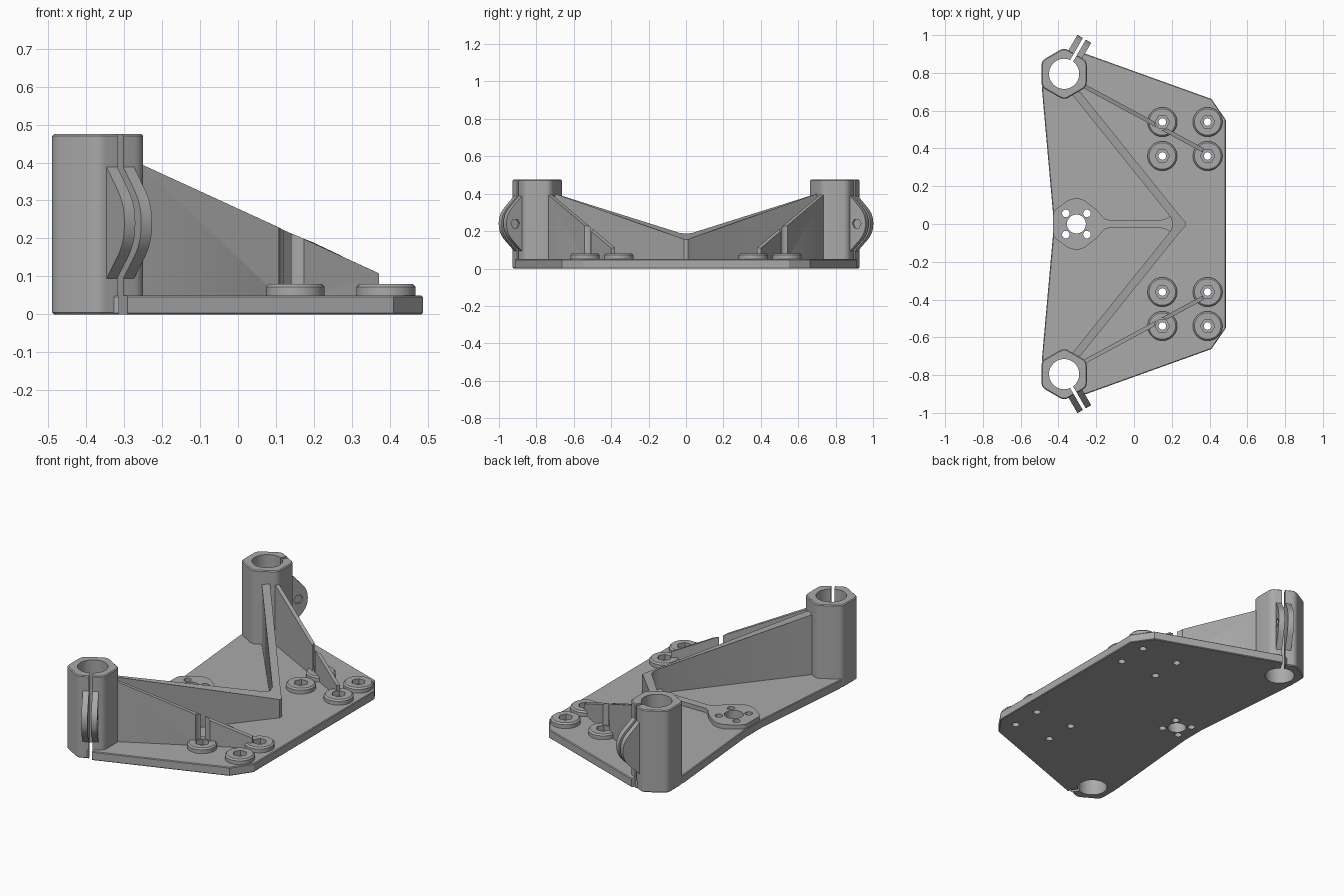
import bpy, bmesh, math
from mathutils import Matrix, Vector

if "Cube" in bpy.data.objects:
    bpy.data.objects.remove(bpy.data.objects["Cube"])

metal = bpy.data.materials.new("grey")
metal.diffuse_color = (0.4, 0.4, 0.4, 1)
metal.use_nodes = True
metal.node_tree.nodes["Principled BSDF"].inputs["Base Color"].default_value = metal.diffuse_color

TX, TY = -0.37, 0.795                     # tower axis
EAR = Vector((0.5, 0.866, 0))             # direction the clamp opens
BOSSES = [(x, y) for x in (0.15, 0.39) for y in (0.36, 0.54)]


def top_slope(x):
    return min(0.40, 0.40 - 0.47 * (x + 0.25))


def prism(name, pts, z0, z1, bevel=0.0, matrix=None):
    """Extrude an outline; z1 may be a function of x."""
    bm = bmesh.new()
    low = [bm.verts.new((x, y, z0)) for x, y in pts]
    high = [bm.verts.new((x, y, z1(x) if callable(z1) else z1)) for x, y in pts]
    bm.faces.new(low[::-1])
    bm.faces.new(high)
    n = len(pts)
    for i in range(n):
        j = (i + 1) % n
        bm.faces.new((low[i], low[j], high[j], high[i]))
    bmesh.ops.recalc_face_normals(bm, faces=bm.faces)
    if bevel:
        edges = [e for e in bm.edges if e.calc_face_angle(0) > 0.8]
        bmesh.ops.bevel(bm, geom=edges, offset=bevel, segments=1, affect='EDGES')
    if matrix:
        bm.transform(matrix)
        bmesh.ops.recalc_face_normals(bm, faces=bm.faces)
    mesh = bpy.data.meshes.new(name)
    bm.to_mesh(mesh)
    bm.free()
    mesh.materials.append(metal)
    ob = bpy.data.objects.new(name, mesh)
    bpy.context.collection.objects.link(ob)
    return ob


def ngon(x, y, r, n=40, turn=0.0):
    return [(x + r * math.cos(turn + math.tau * i / n),
             y + r * math.sin(turn + math.tau * i / n)) for i in range(n)]


def rounded(pts, r, steps=5):
    """Round every corner of an outline with a quadratic curve."""
    out = []
    for i, p in enumerate(pts):
        p = Vector(p)
        a, b = Vector(pts[i - 1]), Vector(pts[(i + 1) % len(pts)])
        a = p + (a - p).normalized() * min(r, (a - p).length * 0.45)
        b = p + (b - p).normalized() * min(r, (b - p).length * 0.45)
        for k in range(steps + 1):
            t = k / steps
            out.append(tuple(a * (1 - t) ** 2 + p * 2 * t * (1 - t) + b * t * t))
    return out


def mirror_y(pts):
    return pts + [(x, -y) for x, y in reversed(pts) if abs(y) > 1e-6]


def cut(ob, cutters):
    for c in cutters:
        m = ob.modifiers.new("cut", 'BOOLEAN')
        m.operation, m.solver, m.object = 'DIFFERENCE', 'EXACT', c
    bpy.context.view_layer.update()
    mesh = bpy.data.meshes.new_from_object(
        ob.evaluated_get(bpy.context.evaluated_depsgraph_get()))
    ob.modifiers.clear()
    ob.data = mesh


def finish(ob):
    bpy.ops.object.select_all(action='DESELECT')
    ob.select_set(True)
    bpy.context.view_layer.objects.active = ob
    bpy.ops.object.shade_smooth_by_angle(angle=math.radians(25))


def radial(r, w):
    """Point at distance r along the clamp direction, offset w sideways."""
    return (TX + 0.5 * r + 0.866 * w, TY + 0.866 * r - 0.5 * w)


def ear_frame(w):
    """Local x = outward, local y = up, local z = across the clamp."""
    x, y = radial(0, w)
    return Matrix(((0.5, 0, 0.866, x), (0.866, 0, -0.5, y),
                   (0, 1, 0, 0), (0, 0, 0, 1)))


def flipped(ob, name):
    """Mirrored copy across y = 0."""
    mesh = ob.data.copy()
    mesh.transform(Matrix.Scale(-1, 4, (0, 1, 0)))
    mesh.flip_normals()
    twin = bpy.data.objects.new(name, mesh)
    bpy.context.collection.objects.link(twin)
    return twin


# Cutters on the +y side
bore = prism("bore_cutter", ngon(TX, TY, 0.08, 48), -0.1, 0.6)
slit = prism("slit_cutter", [radial(0, -0.009), radial(0, 0.009),
                             radial(0.3, 0.009), radial(0.3, -0.009)], -0.1, 0.6)
bolt = prism("bolt_cutter", ngon(0.16, 0.24, 0.016, 24), -0.1, 0.1, 0, ear_frame(0))
head = prism("head_cutter", ngon(0.16, 0.24, 0.03, 24), -0.1, 0, 0, ear_frame(-0.03))
nut = prism("nut_cutter", ngon(0.16, 0.24, 0.027, 6), 0, 0.1, 0, ear_frame(0.03))
relief = prism("relief_cutter", ngon(0.15, 0.54, 0.042, 32), 0.07, 0.6)
screws = [prism("screw_cutter", ngon(x, y, 0.02, 24), -0.1, 0.2) for x, y in BOSSES]
sockets = [prism("socket_cutter", ngon(x, y, 0.038, 6), 0.045, 0.2) for x, y in BOSSES]
hub_holes = [prism("hub_cutter", ngon(-0.305, 0, 0.05, 40), -0.1, 0.2)]
hub_holes += [prism("hub_cutter", ngon(-0.305 + sx * 0.056, sy * 0.056, 0.02, 24), -0.1, 0.2)
              for sx in (-1, 1) for sy in (-1, 1)]
cutters = [bore, slit, bolt, head, nut, relief] + screws + sockets + hub_holes
far = [flipped(c, c.name + "_far") for c in [bore, slit] + screws]

# Base plate
plate = prism("base_plate", mirror_y([
    (0.487, -0.55), (0.487, 0.55), (0.41, 0.662), (-0.295, 0.915), (-0.37, 0.90),
    (-0.475, 0.85), (-0.487, 0.71), (-0.43, 0.07)][1:]), 0, 0.05, 0.004)
cut(plate, [bore, slit] + screws + hub_holes + far)

# Raised hub with a neck running to the wall apex
hub = prism("hub_pad", rounded(mirror_y([
    (0.21, 0.06), (0.165, 0.022), (-0.155, 0.022), (-0.19, 0.07), (-0.275, 0.135),
    (-0.335, 0.135), (-0.428, 0.07)]), 0.025), 0.02, 0.075)
cut(hub, hub_holes)

# V shaped wall between the towers
wall = prism("v_wall", mirror_y([(-0.285, 0.70), (0.25, 0.035), (0.272, 0.012)])
             + [(-0.34, -0.70), (0.195, -0.035), (0.205, 0.0), (0.195, 0.035), (-0.34, 0.70)],
             0.02, top_slope)
cut(wall, [bore, far[0]])

# Clamp tower: hexagon with rounded corners
hexagon = rounded(ngon(TX, TY, 0.1386, 6, math.pi / 6), 0.026)
tower = prism("clamp_tower", hexagon, 0, 0.475)
bm = bmesh.new()
bm.from_mesh(tower.data)
rim = [e for e in bm.edges if abs(e.verts[0].co.z - e.verts[1].co.z) < 1e-5]
bmesh.ops.bevel(bm, geom=rim, offset=0.005, segments=1, affect='EDGES')
bm.to_mesh(tower.data)
bm.free()
cut(tower, [bore, slit])

# Clamp ears on both sides of the slit
ear_outline = [(0.10, 0.075)] + rounded(
    [(0.118, 0.09), (0.214, 0.19), (0.214, 0.29), (0.118, 0.39)], 0.05)[6:18] + [
    (0.118, 0.39), (0.10, 0.405)]
ears = [prism("clamp_ear_left", ear_outline, -0.042, -0.009, 0, ear_frame(0)),
        prism("clamp_ear_right", ear_outline, 0.009, 0.042, 0, ear_frame(0))]
cut(ears[0], [bore, bolt, head])
cut(ears[1], [bore, bolt, nut])

# Side rib from the tower to the outer boss
a, b = Vector((-0.27, 0.733)), Vector((0.366, 0.39))
side = Vector((b.y - a.y, a.x - b.x)).normalized() * 0.011
rib = prism("side_rib", [tuple(a - side), tuple(a + side),
                         tuple(b + side), tuple(b - side)], 0.02, top_slope)
cut(rib, [bore, relief] + screws + sockets)

# Screw bosses
bosses = []
for i, (x, y) in enumerate(BOSSES):
    boss = prism("screw_boss_%d" % (i + 1), ngon(x, y, 0.078, 40), 0.03, 0.08)
    bm = bmesh.new()
    bm.from_mesh(boss.data)
    rim = [e for e in bm.edges if min(v.co.z for v in e.verts) > 0.07]
    bmesh.ops.bevel(bm, geom=rim, offset=0.008, segments=1, affect='EDGES')
    bm.to_mesh(boss.data)
    bm.free()
    cut(boss, [screws[i], sockets[i]])
    bosses.append(boss)

for c in cutters + far:
    bpy.data.objects.remove(c)

# Smooth the curves and mirror the repeated parts to the front
for ob in [plate, hub, wall]:
    finish(ob)
for ob in [tower, rib] + ears + bosses:
    finish(ob)
    finish(flipped(ob, ob.name + "_front"))
